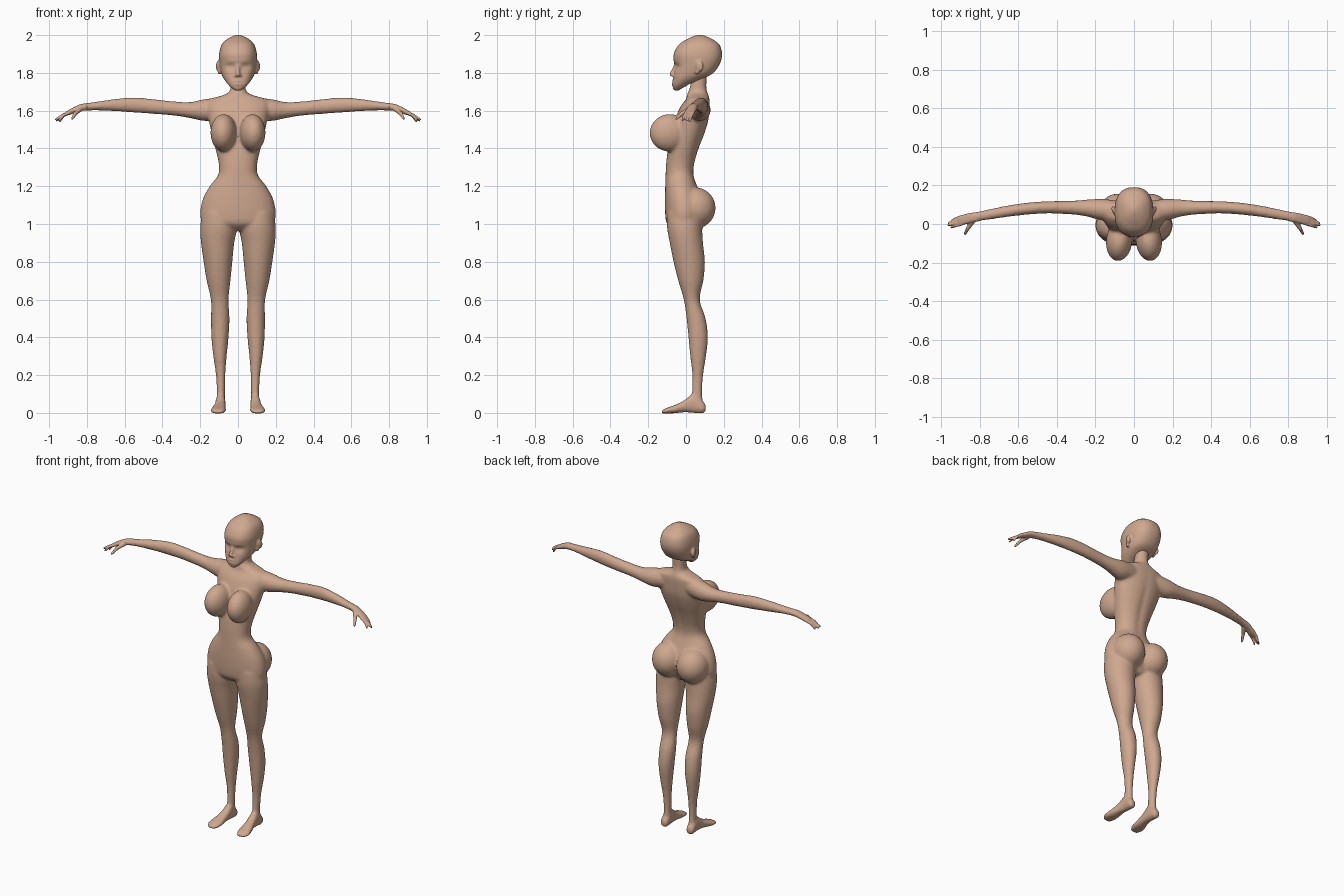
import bpy
import bmesh
import math
from mathutils import Matrix, Vector

cube = bpy.data.objects.get("Cube")
if cube:
    bpy.data.objects.remove(cube, do_unlink=True)

# One flat skin colour
skin = bpy.data.materials.new("skin")
skin.use_nodes = True
SKIN_COLOUR = (0.62, 0.39, 0.275, 1)
skin.diffuse_color = SKIN_COLOUR
shader = next(n for n in skin.node_tree.nodes if n.type == 'BSDF_PRINCIPLED')
shader.inputs["Base Color"].default_value = SKIN_COLOUR
shader.inputs["Roughness"].default_value = 0.6

SIDES = (1, -1)
CROSS_AXES = {'x': (0, 1, 2), 'y': (1, 0, 2), 'z': (2, 0, 1)}


def spline(p, q, r, s, t):
    """Catmull-Rom blend of four numbers."""
    return 0.5 * (2*q + (r - p)*t + (2*p - 5*q + 4*r - s)*t*t
                  + (3*q - p - 3*r + s)*t*t*t)


def bridge(bm, rows):
    """Close a stack of point loops into a solid."""
    loops = [[bm.verts.new(co) for co in row] for row in rows]
    count = len(loops[0])
    for low, high in zip(loops, loops[1:]):
        for k in range(count):
            n = (k + 1) % count
            bm.faces.new((low[k], low[n], high[n], high[k]))
    bm.faces.new(loops[0][::-1])
    bm.faces.new(loops[-1])


def circle(segments):
    angles = [math.tau * k / segments for k in range(segments)]
    return [(math.cos(angle), math.sin(angle)) for angle in angles]


def loft(bm, axis, rings, side=1, power=2.0, steps=5, segments=36):
    """Skin smooth rings; each ring is (position, low_a, high_a, low_b, high_b)."""
    along, a, b = CROSS_AXES[axis]
    dense = []
    last = len(rings) - 1
    for i in range(last):
        four = [rings[max(0, min(last, i + k))] for k in (-1, 0, 1, 2)]
        for j in range(steps):
            dense.append([spline(*column, j / steps) for column in zip(*four)])
    dense.append(rings[-1])
    rows = []
    for pos, a_low, a_high, b_low, b_high in dense:
        row = []
        for c, s in circle(segments):
            co = [0, 0, 0]
            co[along] = pos
            co[a] = (a_low + a_high)/2 + (a_high - a_low)/2 * math.copysign(abs(c)**(2/power), c)
            co[b] = (b_low + b_high)/2 + (b_high - b_low)/2 * math.copysign(abs(s)**(2/power), s)
            co[0] *= side
            row.append(co)
        rows.append(row)
    bridge(bm, rows)


def symmetric(rings):
    """Turn (height, half_width, front, back) into full rings."""
    return [(z, -w, w, front, back) for z, w, front, back in rings]


def ball(bm, centre, radii, side=1, tilt=0.0, turn=0.0, bands=18):
    x, y, z = centre
    matrix = (Matrix.Translation((x * side, y, z))
              @ Matrix.Rotation(turn * side, 4, 'Z')
              @ Matrix.Rotation(tilt, 4, 'X')
              @ Matrix.Diagonal((*radii, 1)))
    rows = []
    for i in range(bands):
        angle = math.pi * (i + .5) / bands
        r, h = math.sin(angle), -math.cos(angle)
        rows.append([matrix @ Vector((r * c, r * s, h)) for c, s in circle(28)])
    bridge(bm, rows)


def taper(bm, points, r_start, r_end, side=1):
    """Tapered tube through three points with rounded ends."""
    start, middle, end = (Vector((x * side, y, z)) for x, y, z in points)
    first, second = (middle - start).normalized(), (end - middle).normalized()
    r_mid = (r_start + r_end) / 2
    sections = [(start - first * r_start * .7, first, r_start * .6), (start, first, r_start),
                (middle, (first + second).normalized(), r_mid),
                (end - second * r_end * .5, second, r_end), (end + second * r_end * .5, second, r_end * .6)]
    rows = []
    for co, direction, r in sections:
        turn = direction.to_track_quat('Z', 'Y')
        rows.append([co + turn @ Vector((r * c, r * s, 0)) for c, s in circle(14)])
    bridge(bm, rows)


def push(bm, centre, spread, offset, accept):
    """Soft sculpt stroke in the x-z plane."""
    for v in bm.verts:
        if accept(v.co):
            d = ((v.co.x - centre[0]) / spread[0])**2 + ((v.co.z - centre[1]) / spread[1])**2
            v.co.y += offset * math.exp(-d)


def finish(bm, name, voxel, smoothing):
    """Fuse the overlapping forms into one soft skin."""
    bmesh.ops.recalc_face_normals(bm, faces=bm.faces)
    mesh = bpy.data.meshes.new(name)
    bm.to_mesh(mesh)
    bm.free()
    mesh.materials.append(skin)
    mesh.shade_smooth()
    obj = bpy.data.objects.new(name, mesh)
    bpy.context.collection.objects.link(obj)
    fuse = obj.modifiers.new("fuse", 'REMESH')
    fuse.mode = 'VOXEL'
    fuse.voxel_size = voxel
    fuse.use_smooth_shade = True
    soften = obj.modifiers.new("soften", 'SMOOTH')
    soften.factor = 0.5
    soften.iterations = smoothing


# Torso with neck
body = bmesh.new()
loft(body, 'z', symmetric([
    (1.79, .04, .035, .11), (1.73, .04, .022, .108), (1.7, .046, .012, .112),
    (1.68, .085, .005, .12), (1.66, .15, 0, .125), (1.62, .165, -.03, .125),
    (1.55, .155, -.06, .12), (1.48, .14, -.075, .1), (1.4, .12, -.095, .07),
    (1.32, .102, -.105, .047), (1.26, .105, -.108, .042), (1.2, .15, -.11, .06),
    (1.13, .187, -.112, .085), (1.05, .2, -.11, .09), (1, .18, -.1, .07),
    (.965, .1, -.06, .05)]), power=2.2)
# Spine groove
push(body, (0, 1.4), (.02, .16), -.008, lambda co: co.y > 0)

for side in SIDES:
    # Chest and seat
    ball(body, (.077, -.088, 1.483), (.068, .105, .099), side, tilt=.12, turn=.1)
    ball(body, (.088, .05, 1.085), (.098, .107, .108), side)
    # Leg
    loft(body, 'z', [
        (1.06, .02, .19, -.1, .08), (.98, .006, .2, -.1, .085),
        (.9, .02, .196, -.086, .09), (.8, .03, .182, -.066, .1),
        (.7, .04, .166, -.041, .092), (.6, .05, .144, -.012, .073),
        (.5, .045, .143, .003, .104), (.4, .05, .141, .013, .116),
        (.3, .06, .131, .022, .106), (.2, .067, .117, .033, .091),
        (.1, .069, .112, .031, .086), (.04, .068, .115, .03, .095)], side)
    # Foot
    loft(body, 'y', [
        (.105, .078, .108, .01, .04), (.09, .068, .118, -.002, .06),
        (.04, .066, .118, 0, .1), (-.01, .066, .125, .003, .066),
        (-.06, .063, .14, -.002, .042), (-.1, .064, .146, -.003, .027),
        (-.128, .08, .13, -.003, .015)], side, power=2.4)
    # Arm
    loft(body, 'x', [
        (.08, .02, .12, 1.56, 1.67), (.17, .02, .13, 1.545, 1.662),
        (.25, .04, .126, 1.56, 1.646), (.33, .05, .12, 1.573, 1.648),
        (.45, .055, .118, 1.583, 1.661), (.55, .049, .111, 1.59, 1.67),
        (.65, .038, .097, 1.597, 1.662), (.75, .023, .077, 1.602, 1.647),
        (.83, .011, .06, 1.599, 1.637)], side)
finish(body, "body", .009, 5)

# Head
head = bmesh.new()
loft(head, 'z', symmetric([
    (1.706, .015, -.058, -.035), (1.72, .034, -.067, -.015), (1.74, .054, -.071, .02),
    (1.77, .076, -.067, .09), (1.8, .089, -.062, .145), (1.85, .098, -.06, .18),
    (1.9, .1, -.065, .191), (1.95, .086, -.037, .177), (1.98, .056, .008, .137),
    (1.996, .025, .045, .1), (2.002, .005, .068, .078)]), power=2.4, segments=72)


def on_face(co):
    return co.y < .03


# Brow, lips, mouth line and chin
push(head, (0, 1.862), (.06, .012), -.004, on_face)
push(head, (0, 1.757), (.02, .006), -.006, on_face)
push(head, (0, 1.741), (.018, .006), -.006, on_face)
push(head, (0, 1.749), (.022, .003), .004, on_face)
push(head, (0, 1.715), (.02, .01), -.004, on_face)
for side in SIDES:
    # Eye socket, eyelid and cheek
    push(head, (side * .043, 1.832), (.024, .015), .014, on_face)
    push(head, (side * .043, 1.826), (.016, .006), -.006, on_face)
    push(head, (side * .055, 1.79), (.02, .02), -.003, on_face)
    # Nostril, ear shell and ear lobe
    ball(head, (.01, -.068, 1.786), (.009, .012, .007), side)
    ball(head, (.104, .07, 1.836), (.011, .023, .03), side, tilt=.2, turn=-.35)
    ball(head, (.099, .06, 1.808), (.009, .012, .016), side, turn=-.2)
# Nose
taper(head, [(0, -.053, 1.85), (0, -.066, 1.815), (0, -.08, 1.789)], .008, .011)
finish(head, "head", .006, 3)

# Hands
for side, name in zip(SIDES, ("left_hand", "right_hand")):
    hand = bmesh.new()
    loft(hand, 'x', [
        (.8, .015, .064, 1.603, 1.637), (.83, .01, .06, 1.598, 1.635),
        (.86, .003, .055, 1.59, 1.623), (.89, -.005, .047, 1.578, 1.607),
        (.912, -.002, .036, 1.573, 1.594)], side, power=2.4)
    # Fingers from index to little, fanned across the knuckles
    for k, reach in enumerate((.948, .966, .962, .946)):
        y = .001 + .0125 * k
        taper(hand, [(.893, y, 1.591), (.925, y - .01, 1.578 - .003 * abs(k - 1)),
                     (reach, y - .02, 1.553 - .006 * abs(k - 1))], .0095, .006, side)
    # Thumb
    taper(hand, [(.835, .018, 1.608), (.862, -.022, 1.585), (.878, -.052, 1.556)],
          .014, .007, side)
    finish(hand, name, .004, 3)
